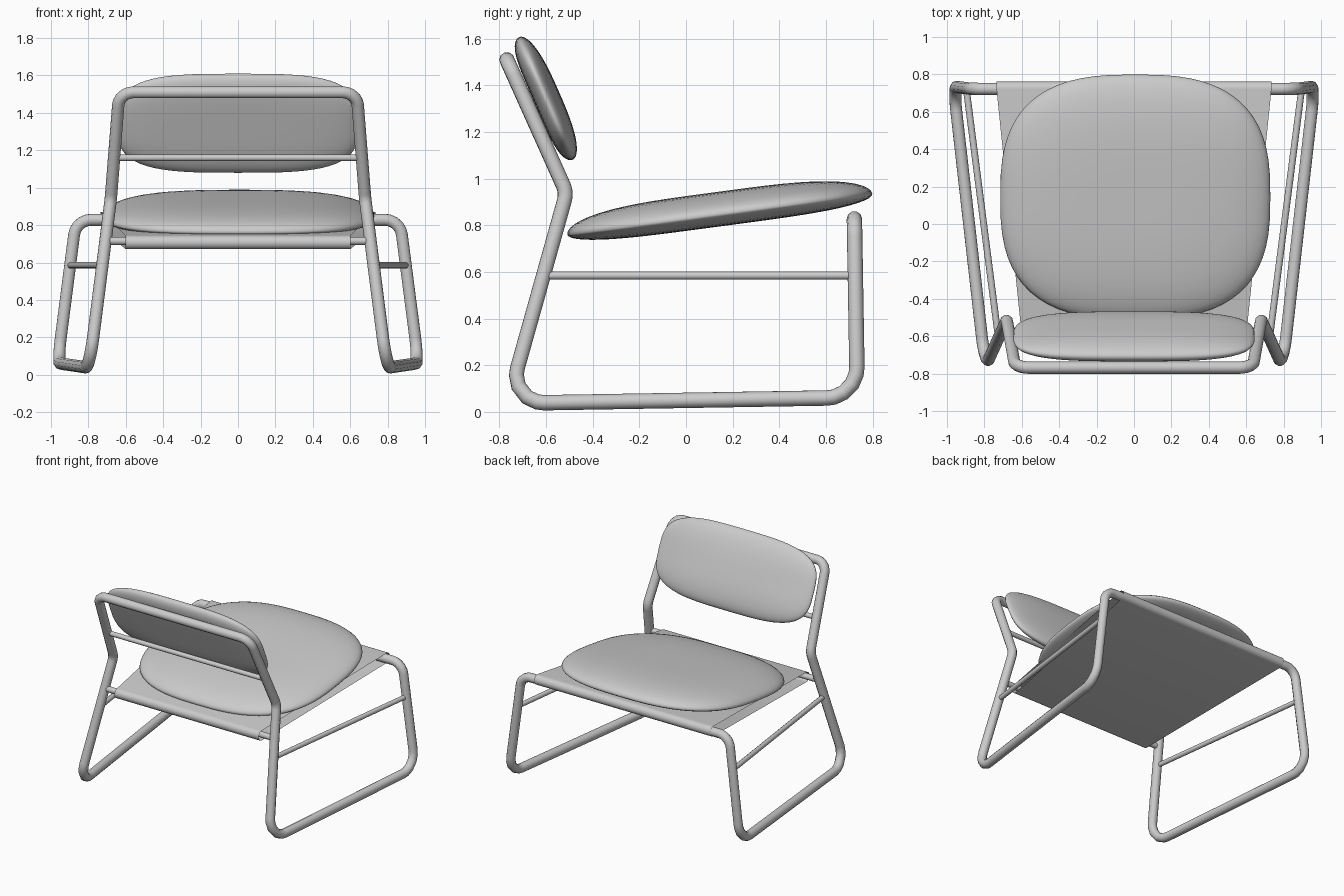
import bpy, bmesh, math
from mathutils import Vector

if "Cube" in bpy.data.objects:
    bpy.data.objects.remove(bpy.data.objects["Cube"])


def finish(name, bm, angle=40):
    bmesh.ops.recalc_face_normals(bm, faces=bm.faces)
    me = bpy.data.meshes.new(name)
    bm.to_mesh(me)
    bm.free()
    ob = bpy.data.objects.new(name, me)
    bpy.context.collection.objects.link(ob)
    bpy.ops.object.select_all(action='DESELECT')
    ob.select_set(True)
    bpy.context.view_layer.objects.active = ob
    bpy.ops.object.shade_smooth_by_angle(angle=math.radians(angle))
    return ob


def fillet(corners, steps=5):
    """Round each (point, radius) corner of a closed path."""
    out = []
    n = len(corners)
    for i, (p, r) in enumerate(corners):
        p = Vector(p)
        a = (Vector(corners[i - 1][0]) - p).normalized()
        b = (Vector(corners[(i + 1) % n][0]) - p).normalized()
        half = a.angle(b) / 2
        d = r / math.tan(half)
        c = p + (a + b).normalized() * r / math.sin(half)
        s, e = p + a * d - c, p + b * d - c
        for k in range(steps + 1):
            out.append(c + s.lerp(e, k / steps).normalized() * r)
    return out


def tube(name, pts, radius, closed=False):
    cu = bpy.data.curves.new(name, 'CURVE')
    cu.dimensions = '3D'
    cu.bevel_depth = radius
    cu.bevel_resolution = 3
    cu.use_fill_caps = True
    sp = cu.splines.new('POLY')
    sp.points.add(len(pts) - 1)
    for q, p in zip(sp.points, pts):
        q.co = (*p, 1)
    sp.use_cyclic_u = closed
    sp.use_smooth = True
    ob = bpy.data.objects.new(name, cu)
    bpy.context.collection.objects.link(ob)
    bpy.ops.object.select_all(action='DESELECT')
    ob.select_set(True)
    bpy.context.view_layer.objects.active = ob
    bpy.ops.object.convert(target='MESH')
    return ob


def cushion(name, loc, tilt, half_w, half_l, n, top, bottom, dish=0.0):
    """Pillow: superellipse rings; top and bottom are (height, fullness)."""
    bm = bmesh.new()
    seg, rings = 64, 14
    scales = [math.sin(math.pi / 2 * k / rings) for k in range(1, rings + 1)]

    def height(s, h, p):
        return h * math.sqrt(max(0, 1 - s ** p))

    layers = [(s, -height(s, *bottom)) for s in scales]
    layers += [(s, height(s, *top) - dish * (1 - s * s) ** 2) for s in reversed(scales[:-1])]
    loops = []
    for s, z in layers:
        loop = []
        for k in range(seg):
            a = 2 * math.pi * k / seg
            c, d = math.cos(a), math.sin(a)
            x = math.copysign(abs(c) ** (2 / n), c) * half_w * s
            y = math.copysign(abs(d) ** (2 / n), d) * half_l * s
            loop.append(bm.verts.new((x, y, z)))
        loops.append(loop)
    for lo, hi in zip(loops, loops[1:]):
        for k in range(seg):
            j = (k + 1) % seg
            bm.faces.new((lo[k], lo[j], hi[j], hi[k]))
    for loop, z in ((loops[0], -bottom[0]), (loops[-1], top[0] - dish)):
        pole = bm.verts.new((0, 0, z))
        for k in range(seg):
            bm.faces.new((loop[k], loop[(k + 1) % seg], pole))
    ob = finish(name, bm, 80)
    ob.location = loc
    ob.rotation_euler = (tilt, 0, 0)
    return ob


# Continuous bent tube frame: right half, mirrored to the left
half = [((0.635, -0.768, 1.51), 0.08),
        ((0.68, -0.512, 0.94), 0.10),
        ((0.795, -0.765, 0.037), 0.12),
        ((0.965, 0.735, 0.062), 0.13),
        ((0.866, 0.722, 0.828), 0.09)]
left = [((-p[0], p[1], p[2]), r) for p, r in reversed(half)]
tube("frame", fillet(half + left), 0.033, closed=True)

# Thin cross bars and side stretchers
tube("back_lower_bar", [(-0.66, -0.61, 1.16), (0.66, -0.61, 1.16)], 0.018)
tube("seat_rear_bar", [(-0.705, -0.576, 0.715), (0.705, -0.576, 0.715)], 0.022)
for side, s in (("left", -1), ("right", 1)):
    tube(side + "_stretcher", [(s * 0.725, -0.61, 0.585), (s * 0.897, 0.726, 0.585)], 0.018)

# Fabric sling wrapped round the front and rear bars
bm = bmesh.new()
rows = []
for cy, cz, w, start in ((0.725, 0.832, 0.735, 90), (-0.576, 0.708, 0.602, 270)):
    for k in range(11):
        a = math.radians(start - 18 * k + 5.5)
        y, z = cy + 0.037 * math.cos(a), cz + 0.037 * math.sin(a)
        rows.append([bm.verts.new((sx * w, y, z)) for sx in (-1, 1)])
for i, row in enumerate(rows):
    nxt = rows[(i + 1) % len(rows)]
    bm.faces.new((row[0], row[1], nxt[1], nxt[0]))
finish("seat_sling", bm)

# Seat and back cushions
cushion("seat_cushion", (0.007, 0.145, 0.848), math.radians(7.6),
        0.722, 0.66, 2.75, (0.108, 2.6), (0.052, 4), 0.012)
cushion("back_cushion", (0, -0.6, 1.345), math.radians(-66.4),
        0.645, 0.287, 3.4, (0.062, 2.8), (0.053, 5))
